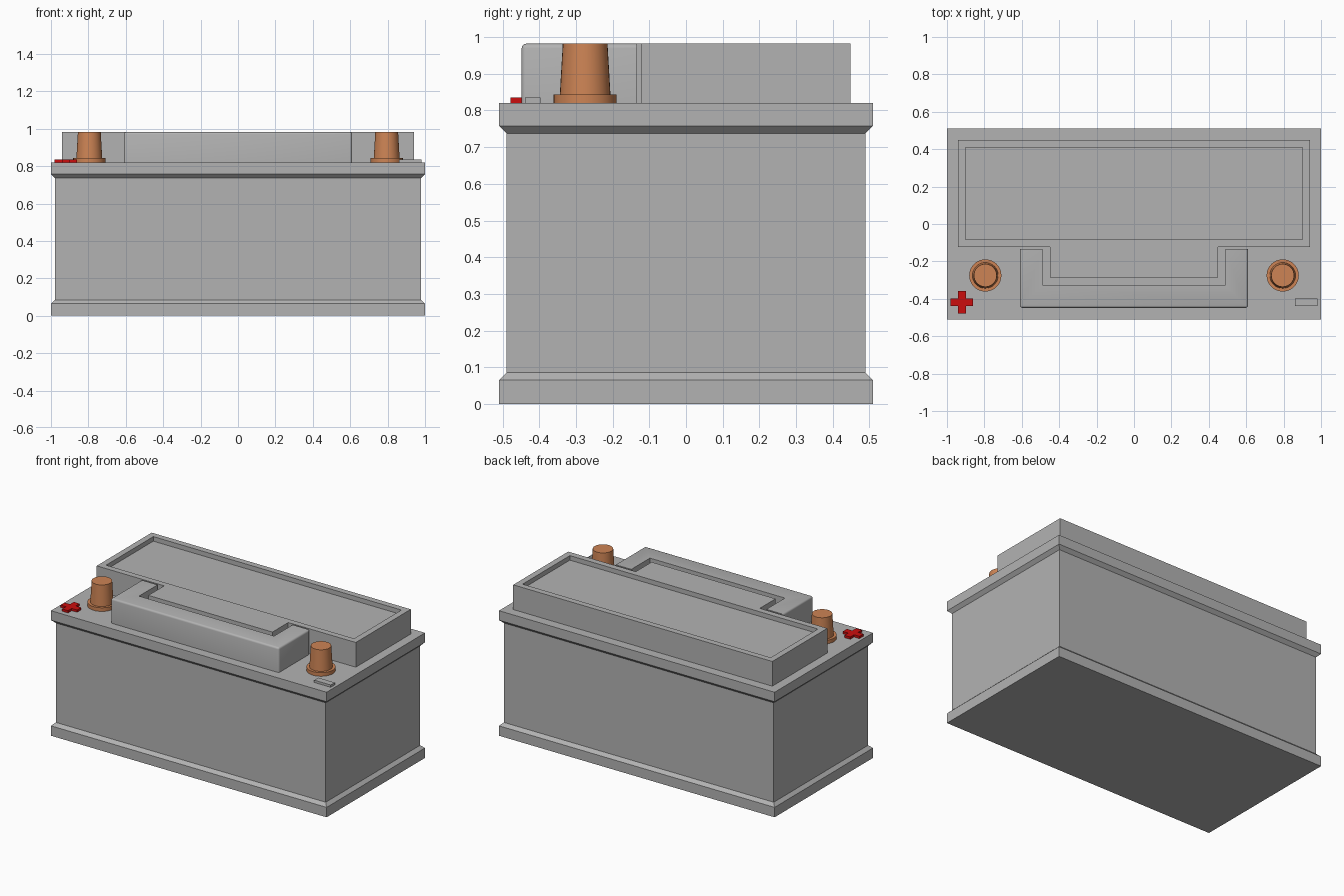
import bpy
import bmesh
import math

old = bpy.data.objects.get("Cube")
if old:
    bpy.data.objects.remove(old, do_unlink=True)


def make_material(name, rgb):
    mat = bpy.data.materials.new(name)
    mat.use_nodes = True
    mat.diffuse_color = (*rgb, 1)
    mat.node_tree.nodes["Principled BSDF"].inputs["Base Color"].default_value = (*rgb, 1)
    return mat


GREY = make_material("grey plastic", (0.45, 0.45, 0.45))
COPPER = make_material("copper", (0.61, 0.23, 0.09))
RED = make_material("red", (0.6, 0.004, 0.004))


def finish(name, bm, mat):
    bmesh.ops.recalc_face_normals(bm, faces=bm.faces)
    mesh = bpy.data.meshes.new(name)
    bm.to_mesh(mesh)
    bm.free()
    mesh.materials.append(mat)
    obj = bpy.data.objects.new(name, mesh)
    bpy.context.collection.objects.link(obj)
    return obj


def loft(name, loops, mat):
    """Skin closed loops of points, stacked from bottom to top."""
    bm = bmesh.new()
    rings = [[bm.verts.new(p) for p in loop] for loop in loops]
    n = len(rings[0])
    for low, high in zip(rings, rings[1:]):
        for i in range(n):
            j = (i + 1) % n
            bm.faces.new((low[i], low[j], high[j], high[i]))
    bm.faces.new(rings[0][::-1])
    bm.faces.new(rings[-1])
    return finish(name, bm, mat)


def prism(name, outline, z0, z1, mat):
    return loft(name, [[(x, y, z) for x, y in outline] for z in (z0, z1)], mat)


def rect(x0, x1, y0, y1):
    return [(x0, y0), (x1, y0), (x1, y1), (x0, y1)]


def mirrored(half):
    """Complete an outline from its +x half."""
    return half + [(-x, y) for x, y in reversed(half)]


def smooth(obj, angle):
    bpy.ops.object.select_all(action="DESELECT")
    obj.select_set(True)
    bpy.context.view_layer.objects.active = obj
    bpy.ops.object.shade_smooth_by_angle(angle=math.radians(angle))


DECK, TOP = 0.82, 0.982

# Case with chamfered foot and lid flanges
profile = [(0, 0), (0, 0.065), (0.021, 0.085), (0.021, 0.737), (0, 0.758), (0, DECK)]
loft("case", [[(x, y, z) for x, y in rect(d - 1, 1 - d, d - 0.51, 0.51 - d)]
              for d, z in profile], GREY)

# Raised rear lid with a front tongue and a shallow tray on top
lid = prism("rear_lid", mirrored([(0.45, -0.286), (0.45, -0.122), (0.94, -0.122), (0.94, 0.448)]),
            DECK, TOP, GREY)
cutter = prism("tray_cutter", rect(-0.9, 0.9, -0.082, 0.408), TOP - 0.03, TOP + 0.1, GREY)
cutter.hide_render = True
cut = lid.modifiers.new("tray", "BOOLEAN")
cut.operation = "DIFFERENCE"
cut.solver = "EXACT"
cut.object = cutter
bpy.context.view_layer.objects.active = lid
bpy.ops.object.modifier_apply(modifier=cut.name)
bpy.data.objects.remove(cutter, do_unlink=True)

# U-shaped front lid wrapped round the tongue, rounded on its front edges
front = prism("front_lid", mirrored([(0.61, -0.448), (0.61, -0.133), (0.49, -0.133), (0.49, -0.326)]),
              DECK, TOP, GREY)
bm = bmesh.new()
bm.from_mesh(front.data)
edges = []
for e in bm.edges:
    a, b = (v.co for v in e.verts)
    front_edge = max(a.y, b.y) < -0.44
    side_top = min(abs(a.x), abs(b.x)) > 0.6 and min(a.z, b.z) > DECK + 0.01
    if (front_edge or side_top) and max(a.z, b.z) > DECK + 0.01:
        edges.append(e)
bmesh.ops.bevel(bm, geom=edges, offset=0.012, segments=3, profile=0.5, affect="EDGES")
bm.to_mesh(front.data)
bm.free()
smooth(front, 40)

# Tapered terminals on flanges
SIDES = 32
for side, x in (("right", -0.795), ("left", 0.795)):
    loops = []
    for r, z in ((0.086, DECK), (0.086, 0.844), (0.069, 0.844), (0.061, TOP)):
        loops.append([(x + r * math.cos(math.tau * i / SIDES),
                       -0.275 + r * math.sin(math.tau * i / SIDES), z) for i in range(SIDES)])
    smooth(loft(side + "_terminal", loops, COPPER), 30)

# Polarity marks
CX, CY, L, W = 0.92, -0.418, 0.06, 0.021
plus = [(W, -L), (W, -W), (L, -W), (L, W), (W, W), (W, L)]
prism("plus_mark", [(x - CX, y + CY) for x, y in mirrored(plus)], DECK, 0.835, RED)
prism("minus_mark", rect(CX - L, CX + L, CY - W, CY + W), DECK, 0.835, GREY)
